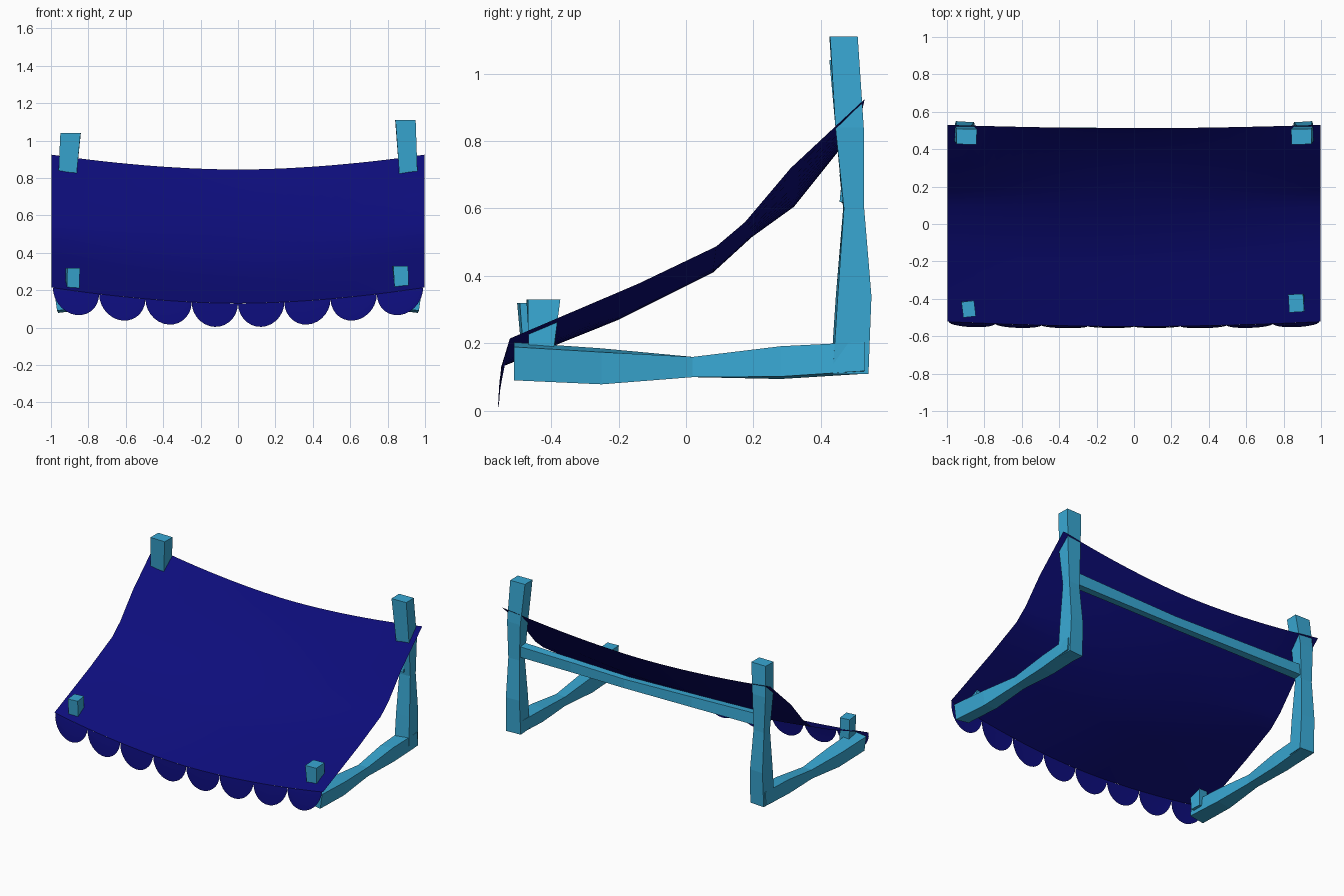
import bpy, bmesh, math
from mathutils import Vector, Matrix

cube = bpy.data.objects.get("Cube")
if cube:
    bpy.data.objects.remove(cube, do_unlink=True)


def material(name, rgb):
    m = bpy.data.materials.new(name)
    m.use_nodes = True
    m.diffuse_color = (*rgb, 1)
    m.node_tree.nodes["Principled BSDF"].inputs["Base Color"].default_value = (*rgb, 1)
    return m


WOOD = material("light blue wood", (0.04, 0.39, 0.65))
CLOTH = material("navy cloth", (0.004, 0.004, 0.2))


def finish(name, bm, mat, normals=True):
    if normals:
        bmesh.ops.recalc_face_normals(bm, faces=bm.faces)
    me = bpy.data.meshes.new(name)
    bm.to_mesh(me)
    bm.free()
    me.materials.append(mat)
    ob = bpy.data.objects.new(name, me)
    bpy.context.collection.objects.link(ob)
    return ob


def beam(name, axis, stations):
    """Loft a square timber; station = centre, two half sizes, twist."""
    a, b = [i for i in range(3) if i != axis]
    bm = bmesh.new()
    rings = []
    for centre, ha, hb, twist in stations:
        rot = Matrix.Rotation(twist, 2)
        ring = []
        for sa, sb in ((-1, -1), (1, -1), (1, 1), (-1, 1)):
            off = rot @ Vector((sa * ha, sb * hb))
            p = Vector(centre)
            p[a] += off.x
            p[b] += off.y
            ring.append(bm.verts.new(p))
        rings.append(ring)
    for r, q in zip(rings, rings[1:]):
        for i in range(4):
            j = (i + 1) % 4
            bm.faces.new((r[i], r[j], q[j], q[i]))
    bm.faces.new(rings[0])
    bm.faces.new(rings[-1])
    return finish(name, bm, WOOD)


# Side frames: tall back post, floor runner and front peg on each side
for s, side, top in ((1, "left", 1.11), (-1, "right", 1.04)):
    beam(side + "_back_post", 2, [
        ((s * .907, .485, .11), .052, .053, .06 * s),
        ((s * .907, .497, .34), .048, .05, .06 * s),
        ((s * .91, .497, .6), .04, .03, .03 * s),
        ((s * .91, .485, .84), .049, .042, 0),
        ((s * .895, .467, top), .054, .041, .02 * s)])
    beam(side + "_floor_runner", 1, [
        ((s * .925, -.51, .147), .05, .05, -.14 * s),
        ((s * .92, -.25, .132), .047, .048, -.12 * s),
        ((s * .915, .02, .13), .034, .03, 0),
        ((s * .91, .28, .143), .046, .045, .08 * s),
        ((s * .91, .53, .157), .053, .043, .08 * s)])

beam("left_front_peg", 2, [((.88, -.43, .13), .036, .034, -.08),
                           ((.867, -.423, .33), .04, .048, .06)])
beam("right_front_peg", 2, [((-.885, -.445, .13), .032, .036, .08),
                            ((-.884, -.455, .32), .034, .042, .12)])

# Cross rail joining the back posts
beam("back_rail", 0, [
    ((-.91, .487, .665), .028, .038, .1),
    ((-.4, .49, .655), .024, .034, .05),
    ((.1, .49, .645), .023, .03, 0),
    ((.5, .488, .65), .024, .034, -.05),
    ((.91, .487, .655), .028, .038, -.1)])

# Cloth profiles (y, z) at the side edges and along the sagging middle
EDGE = [(-.522, .215), (-.14, .378), (.09, .488), (.175, .56), (.31, .72), (.53, .925)]
MIDDLE = [(-.548, .13), (-.2, .27), (.08, .41), (.195, .515), (.32, .605), (.512, .845)]


def cloth_point(row, x):
    t = min(1, abs(x)) ** 1.8
    return Vector((x, *(m + (e - m) * t for e, m in zip(EDGE[row], MIDDLE[row]))))


COLS = 24
bm = bmesh.new()
grid = [[bm.verts.new(cloth_point(r, (2 * c / COLS - 1) * .997)) for c in range(COLS + 1)]
        for r in range(len(EDGE))]
for r in range(len(EDGE) - 1):
    for c in range(COLS):
        bm.faces.new((grid[r][c], grid[r][c + 1], grid[r + 1][c + 1], grid[r + 1][c]))
canopy = finish("cloth_canopy", bm, CLOTH, normals=False)

# Scalloped valance hanging from the front edge
SCALLOPS, STEPS = 8, 14
bm = bmesh.new()
width = 1.98 / SCALLOPS
for k in range(SCALLOPS):
    mid = -.99 + (k + .5) * width
    columns = []
    for i in range(STEPS + 1):
        u = -math.cos(math.pi * i / STEPS)
        depth = .128 * math.sqrt(max(0, 1 - u * u))
        edge = cloth_point(0, mid + u * width / 2)
        out = .006 + .02 * abs(mid)
        columns.append([bm.verts.new(edge + Vector((0, -out * math.sin(f * math.pi / 2) * depth / .128, -depth * f)))
                        for f in (0, .5, 1)])
    for p, q in zip(columns, columns[1:]):
        for j in range(2):
            bm.faces.new((p[j], p[j + 1], q[j + 1], q[j]))
bmesh.ops.remove_doubles(bm, verts=bm.verts, dist=.0001)
valance = finish("scalloped_valance", bm, CLOTH, normals=False)

for ob in (canopy, valance):
    for p in ob.data.polygons:
        p.use_smooth = True
